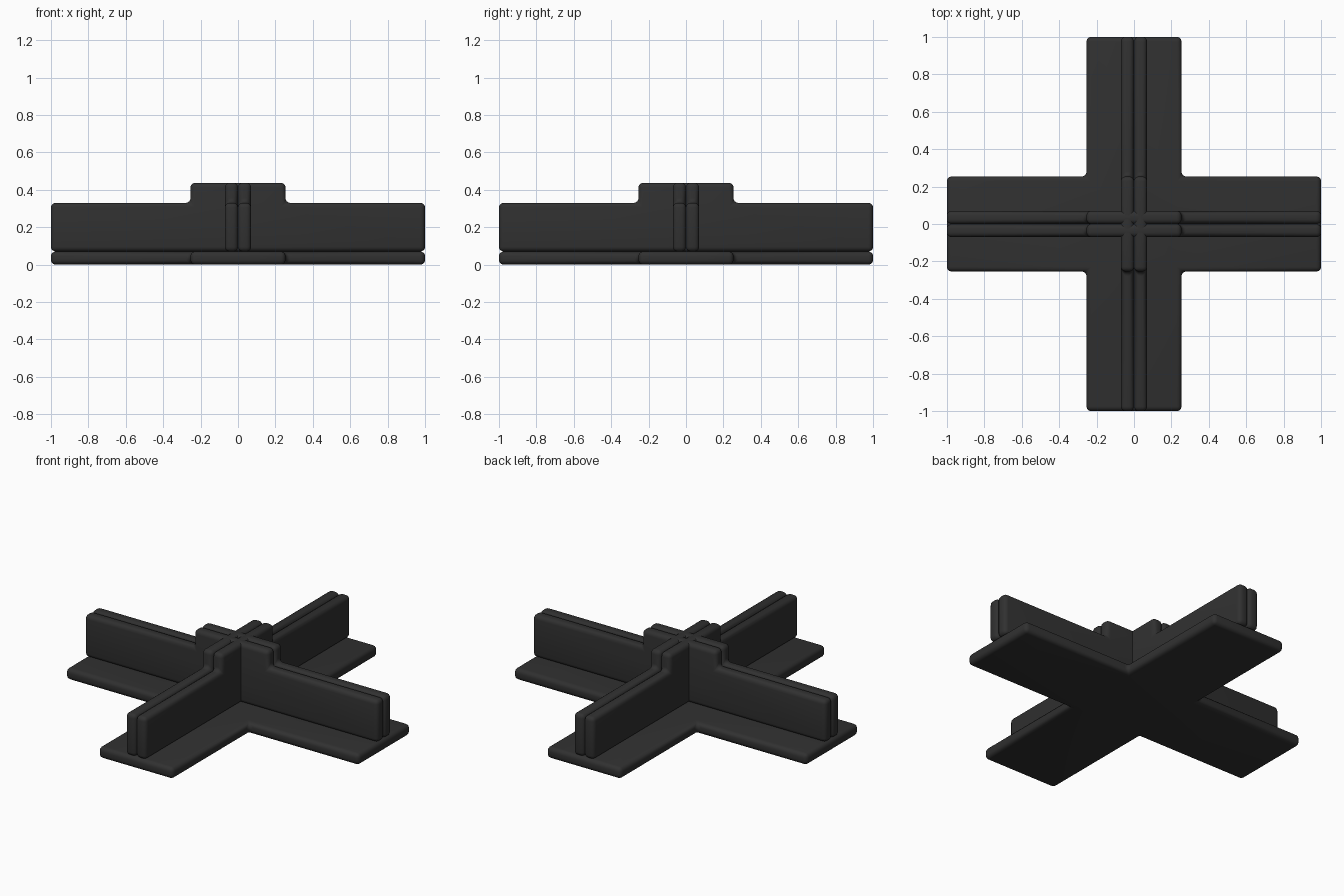
import bpy, bmesh, math
from mathutils import Matrix

if "Cube" in bpy.data.objects:
    bpy.data.objects.remove(bpy.data.objects["Cube"])

ARM = 1.0        # half length of every arm
HALF = 0.254     # half width of every arm
T = 0.07         # plate thickness
STEP, TOP = 0.33, 0.437

mat = bpy.data.materials.new("charcoal plastic")
mat.diffuse_color = (0.03, 0.03, 0.03, 1)
mat.use_nodes = True
mat.node_tree.nodes["Principled BSDF"].inputs["Base Color"].default_value = mat.diffuse_color


def plate(name, outline, matrix):
    """Extrude a flat outline by T along local z, place it and round all its edges."""
    bm = bmesh.new()
    face = bm.faces.new([bm.verts.new((x, y, 0)) for x, y in outline])
    ext = bmesh.ops.extrude_face_region(bm, geom=[face])
    top = [v for v in ext["geom"] if isinstance(v, bmesh.types.BMVert)]
    bmesh.ops.translate(bm, verts=top, vec=(0, 0, T))
    bmesh.ops.transform(bm, matrix=matrix, verts=bm.verts)
    bmesh.ops.recalc_face_normals(bm, faces=bm.faces)
    me = bpy.data.meshes.new(name)
    bm.to_mesh(me)
    bm.free()
    me.materials.append(mat)
    ob = bpy.data.objects.new(name, me)
    bpy.context.collection.objects.link(ob)
    bev = ob.modifiers.new("rounded edges", 'BEVEL')
    bev.width = 0.025
    bev.segments = 4
    bev.limit_method = 'ANGLE'
    bpy.ops.object.select_all(action='DESELECT')
    ob.select_set(True)
    bpy.context.view_layer.objects.active = ob
    bpy.ops.object.modifier_apply(modifier=bev.name)
    bpy.ops.object.shade_smooth_by_angle(angle=math.radians(35))


# Cross-shaped base plate
quarter = [(ARM, -HALF), (ARM, HALF), (HALF, HALF)]
cross = []
for i in range(4):
    c, s = round(math.cos(i * math.pi / 2)), round(math.sin(i * math.pi / 2))
    cross += [(c * x - s * y, s * x + c * y) for x, y in quarter]
# every quarter turn repeats the inner corner once
plate("base_cross", cross, Matrix())

# Paired upright walls along x and y, stepped up in the middle
wall = [(-ARM, T), (ARM, T), (ARM, STEP), (HALF, STEP),
        (HALF, TOP), (-HALF, TOP), (-HALF, STEP), (-ARM, STEP)]
upright = Matrix.Rotation(math.pi / 2, 4, 'X')
for i, name in enumerate(("front_wall", "right_wall", "back_wall", "left_wall")):
    plate(name, wall, Matrix.Rotation(i * math.pi / 2, 4, 'Z') @ upright)
